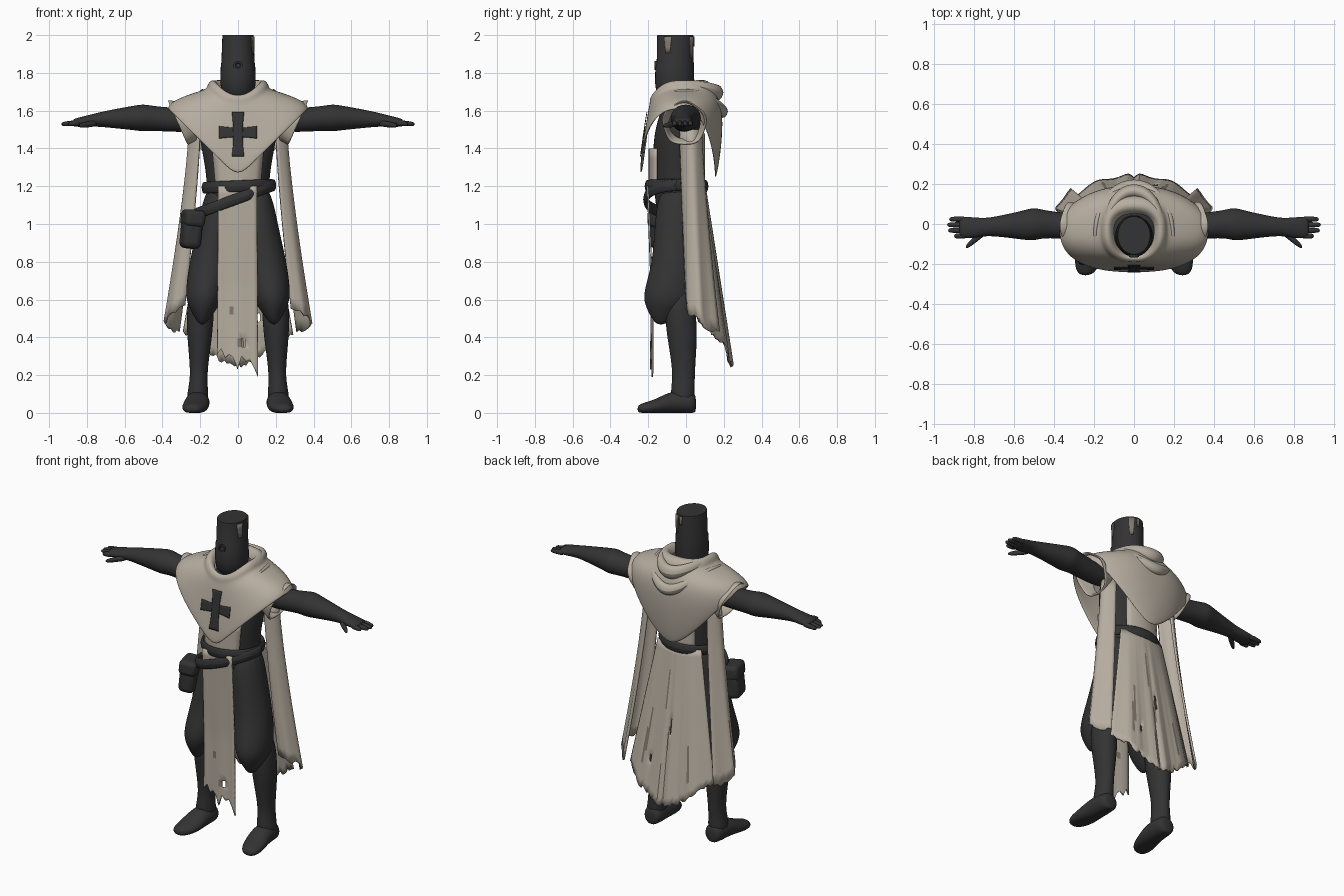
import bpy, bmesh, math, random
from math import sin, cos, pi, exp
from mathutils import Vector
from mathutils.bvhtree import BVHTree

random.seed(4)
cube = bpy.data.objects.get("Cube")
if cube:
    bpy.data.objects.remove(cube)


def material(name, rgb):
    m = bpy.data.materials.new(name)
    m.use_nodes = True
    m.diffuse_color = (*rgb, 1)
    m.node_tree.nodes["Principled BSDF"].inputs["Base Color"].default_value = (*rgb, 1)
    return m


DARK = material("charcoal", (0.033, 0.033, 0.034))
CLOTH = material("pale cloth", (0.47, 0.42, 0.35))
WORN = material("worn cloth", (0.22, 0.19, 0.155))


def grid(name, nu, nv, f, mat, wrap=False, caps=False, thick=0, sub=0, skip=(), worn=()):
    """Surface from f(u, v), u and v in 0..1; wrap closes it along u."""
    bm = bmesh.new()
    cols = nu if wrap else nu + 1
    rows = [[bm.verts.new(f(i / nu, j / nv)) for i in range(cols)] for j in range(nv + 1)]
    for j in range(nv):
        for i in range(nu):
            if (i, j) in skip:
                continue
            k = (i + 1) % cols
            face = bm.faces.new((rows[j][i], rows[j][k], rows[j + 1][k], rows[j + 1][i]))
            face.material_index = int((i, j) in worn)
    if caps:
        bm.faces.new(rows[0])
        bm.faces.new(rows[-1])
    bmesh.ops.recalc_face_normals(bm, faces=bm.faces)
    me = bpy.data.meshes.new(name)
    bm.to_mesh(me)
    bm.free()
    me.materials.append(mat)
    me.materials.append(WORN)
    for p in me.polygons:
        p.use_smooth = True
    ob = bpy.data.objects.new(name, me)
    bpy.context.collection.objects.link(ob)
    if thick:
        s = ob.modifiers.new("thickness", 'SOLIDIFY')
        s.thickness, s.offset = thick, 0
    if sub:
        s = ob.modifiers.new("smooth", 'SUBSURF')
        s.levels = s.render_levels = sub
    return ob


def loft(name, axis, rings, mat, side=1, seg=16, sub=2, caps=True):
    """Elliptical rings (position, centre a, centre b, radius a, radius b) along an axis."""
    def f(u, v):
        p, ca, cb, ra, rb = rings[round(v * (len(rings) - 1))]
        a, b = ca + ra * cos(2 * pi * u), cb + rb * sin(2 * pi * u)
        x, y, z = {'x': (p, a, b), 'y': (a, p, b), 'z': (a, b, p)}[axis]
        return side * x, y, max(z, 0)
    return grid(name, seg, len(rings) - 1, f, mat, True, caps, sub=sub)


def spow(value, power):
    return math.copysign(abs(value) ** power, value)


# Body and helmet
loft("torso", 'z', [(1, 0, -.05, .16, .11), (1.2, 0, -.045, .165, .125), (1.35, 0, -.05, .185, .13),
                    (1.5, 0, -.04, .22, .13), (1.61, 0, -.03, .18, .1), (1.66, 0, -.05, .07, .07),
                    (1.74, 0, -.055, .065, .07)], DARK)
HELM = [(1.665, 0, -.057, .065, .075), (1.69, 0, -.06, .086, .096), (1.75, 0, -.06, .094, .104),
        (1.84, 0, -.06, .091, .102), (1.855, 0, -.057, .088, .098), (1.99, 0, -.057, .083, .097),
        (2, 0, -.057, .081, .095)]
loft("helmet", 'z', HELM, DARK, seg=32, sub=0)
loft("helmet_boss", 'y', [(-.15, 0, 1.84, .024, .024), (-.166, 0, 1.84, .024, .024),
                          (-.167, 0, 1.84, .014, .014), (-.158, 0, 1.84, .01, .01)], DARK, sub=0)
for angle, width, low in ((-.4, .42, 1.905), (1.05, .4, 1.88), (1.5, .25, 1.94)):
    def chip(u, v, angle=angle, width=width, low=low):
        t = angle + (u - .5) * width * (.55 + .45 * v)
        return .0875 * cos(t), -.057 + .1005 * sin(t), low + (1.992 - low) * v
    grid("helmet_chip", 6, 3, chip, WORN, thick=.004)

# Limbs, mirrored by side
for s, label in ((1, "left_"), (-1, "right_")):
    loft(label + "arm", 'x', [(.15, -.02, 1.55, .06, .06), (.34, -.01, 1.55, .066, .066),
                              (.45, 0, 1.56, .07, .066), (.5, 0, 1.562, .085, .074),
                              (.54, -.005, 1.562, .077, .068), (.65, -.01, 1.558, .057, .052),
                              (.74, -.015, 1.553, .044, .038), (.79, -.018, 1.546, .052, .031),
                              (.86, -.018, 1.537, .056, .024), (.875, -.018, 1.535, .045, .016)], DARK, s)
    for k in range(4):
        y, tip = -.06 + .028 * k, (.9, .93, .935, .925)[k]
        loft(label + "finger", 'x', [(.83, y, 1.535, .015, .018), (.88, y, 1.533, .015, .016),
                                     (tip - .01, y, 1.53, .013, .013), (tip, y, 1.528, .007, .007)],
             DARK, s, 8, 1)
    loft(label + "thumb", 'x', [(.74, -.04, 1.535, .015, .018), (.79, -.072, 1.528, .022, .018),
                                (.825, -.103, 1.522, .017, .015), (.842, -.116, 1.52, .008, .008)],
         DARK, s, 8, 1)
    loft(label + "thigh", 'z', [(1.22, .09, -.04, .08, .1), (1, .112, -.05, .1, .12),
                                (.8, .148, -.058, .112, .12), (.66, .172, -.085, .106, .138),
                                (.59, .18, -.095, .096, .132), (.53, .185, -.11, .06, .09),
                                (.465, .19, -.135, .015, .025)], DARK, s)
    loft(label + "shin", 'z', [(.68, .19, -.03, .07, .07), (.52, .2, -.03, .074, .085),
                               (.4, .203, -.02, .067, .081), (.28, .206, -.014, .052, .066),
                               (.19, .208, -.012, .046, .06), (.12, .212, -.018, .054, .064),
                               (.05, .215, -.015, .062, .064)], DARK, s)
    loft(label + "boot", 'y', [(.054, .212, .045, .035, .045), (.035, .212, .055, .062, .06),
                               (-.08, .215, .058, .066, .062), (-.15, .225, .034, .072, .042),
                               (-.22, .237, .024, .06, .032), (-.258, .243, .02, .03, .02)], DARK, s)

    # Wide short sleeve with a slanted hem
    def sleeve(u, v, s=s):
        a = 2 * pi * u
        r = .085 + .031 * v + .006 * v * sin(5 * a)
        z = 1.533 + r * sin(a)
        return s * (.22 + .1 * v + .45 * v * (z - 1.535)), -.008 + r * cos(a), z
    grid(label + "sleeve", 24, 4, sleeve, CLOTH, True, thick=.012, sub=1)

    # Long side panel hanging from the shoulder
    jag = [random.uniform(-.015, .015) for _ in range(17)]

    def side_panel(u, v, s=s, jag=jag):
        def bend(a, b, c):
            return (1 - u) ** 2 * a + 2 * u * (1 - u) * b + u * u * c
        w = v ** 1.3
        x = bend(.2, .31, .2) * (1 - w) + bend(.28, .47, .31) * w
        y = bend(-.03, .03, .08) * (1 - w) + bend(0, .04, .17) * w
        hem = .56 - .14 * u + jag[round(u * 16)]
        return s * (x + .006 * w * sin(u * 13)), y + .006 * w * cos(u * 13), 1.5 + (hem - 1.5) * v
    grid(label + "side_panel", 16, 16, side_panel, CLOTH, thick=.012)

# Shoulder cape: half width, front y, back y, front z, side z, back z, point power
CAPE = [(.1, -.15, .05, 1.65, 1.71, 1.71, 2), (.128, -.17, .08, 1.685, 1.768, 1.768, 2),
        (.156, -.186, .125, 1.665, 1.74, 1.745, 2), (.158, -.184, .13, 1.64, 1.71, 1.72, 2),
        (.21, -.193, .17, 1.6, 1.695, 1.66, 1.6), (.29, -.205, .19, 1.52, 1.668, 1.57, 1.3),
        (.345, -.222, .182, 1.39, 1.643, 1.4, 1.1), (.372, -.24, .155, 1.24, 1.61, 1.225, 1)]


def cape(u, v):
    rx, yf, yb, zf, zs, zb, power = CAPE[round(v * (len(CAPE) - 1))]
    s, c = spow(sin(2 * pi * u), .82), spow(cos(2 * pi * u), .82)
    mid = -.03
    y, z = (yf, zf) if c > 0 else (yb, zb)
    if c < 0:
        power = max(power, 1.35)
    return rx * s, mid + (y - mid) * abs(c), zs + (z - zs) * (1 - abs(s) ** power)


cape_ob = grid("shoulder_cape", 40, len(CAPE) - 1, cape, CLOTH, True, thick=.014, sub=2)

# Hood gathered in hanging folds behind the neck
for k in range(2):
    def fold(u, v, k=k):
        t, a = pi * (u - .5), 2 * pi * v
        d = cos(t)
        r = .008 + (.026 - .006 * k) * d
        x, y = (.145 + .05 * k) * sin(t), -.06 + (.225 + .03 * k) * d
        z = 1.735 - .035 * k - (.04 + .065 * k) * d ** 3
        return x + r * cos(a) * sin(t), y + r * cos(a) * d, z + 1.3 * r * sin(a)
    grid("hood_fold", 20, 10, fold, CLOTH, sub=1)

# Cross emblem laid onto the cape front
bpy.context.view_layer.update()
tree = BVHTree.FromObject(cape_ob, bpy.context.evaluated_depsgraph_get())


def on_cape(x, z, lift):
    hit = tree.ray_cast(Vector((x, -1, z)), Vector((0, 1, 0)))[0]
    return x, (hit.y if hit else -.2) - lift, z


def flared(u, v, length):
    a = 2 * u - 1
    return a * length, (2 * v - 1) * (.025 + .008 * a * a)


def cross_bar(u, v):
    a, b = flared(u, v, .1)
    return on_cape(a, 1.485 + b, .004)


def cross_post(u, v):
    a, b = flared(u, v, .118)
    return on_cape(b, 1.475 + a, .006)


grid("cross_bar", 16, 6, cross_bar, DARK, thick=.004)
grid("cross_post", 16, 6, cross_post, DARK, thick=.004)

# Tabard: chest, back and ragged front strip
grid("tabard_chest", 8, 4, lambda u, v: ((2 * u - 1) * (.115 + .02 * v), -.192 + .035 * (2 * u - 1) ** 2,
                                         1.18 + .22 * v), CLOTH, thick=.012)
grid("tabard_back", 8, 4, lambda u, v: ((2 * u - 1) * .11, .095 - .03 * (2 * u - 1) ** 2,
                                        1.16 + .32 * v), CLOTH, thick=.012)
HEM = [.31, .34, .29, .31, .29, .23, .3, .27, .28, .24, .19]


def front_strip(u, v):
    x = -.105 + .205 * u + .006 * (2 * u - 1) * v
    y = -.203 + .022 * min(1, 2 * v) + .005 * sin(u * 9) * v
    z = 1.2 - .85 * min(1, v / .8)
    return x, y, z + (HEM[round(u * 10)] - .35) * max(0, (v - .8) / .2)


grid("tabard_front", 10, 25, front_strip, CLOTH, thick=.009, skip={(6, 19)}, worn={(3, 15), (5, 19)})

# Back skirt with broad folds, a centre crease and a ragged hem
rag = [random.uniform(-.018, .018) for _ in range(41)]


def skirt(u, v):
    a = 2 * u - 1
    hem = .25 + .18 * abs(a) ** 1.4 + rag[round(u * 40)]
    y = (.1 - .04 * a * a) * (1 - v) + (.245 - .1 * a * a) * v
    y += .009 * v * cos(a * 9.5) - .025 * v * exp(-(a / .06) ** 2)
    return a * (.15 + .14 * v), y, 1.2 + (hem - 1.2) * v


tears = {(18, 9), (18, 10), (28, 15)}
streaks = {(c, r) for c, low, high in ((19, 10, 13), (31, 9, 15), (32, 12, 17), (8, 13, 18), (22, 3, 8))
           for r in range(low, high)}
grid("back_skirt", 40, 20, skirt, CLOTH, thick=.01, skip=tears, worn=streaks)


# Belts: level ring and slanted front strap
def belt(u, v):
    t, a = 2 * pi * u, 2 * pi * v
    r = .012 * cos(a)
    return (.182 + r) * sin(t), -.05 - (.158 + r) * cos(t), 1.2 + .034 * sin(a) + .008 * sin(t)


def strap(u, v):
    t, a = pi * (u - .5), 2 * pi * v
    r = .013 * cos(a)
    x = (.205 + r) * sin(t) - .015
    return x, -.05 - (.164 + r) * cos(t), 1.13 + .075 * sin(t) + .034 * sin(a)


grid("belt", 32, 8, belt, DARK, True, sub=1)
grid("slanted_strap", 24, 8, strap, DARK, sub=1)


# Pouch on the right hip
def block(name, centre, size, bevel):
    bpy.ops.mesh.primitive_cube_add(size=1, location=centre, rotation=(0, .1, .25))
    ob = bpy.context.object
    ob.name, ob.scale = name, size
    bpy.ops.object.transform_apply(location=False, rotation=False, scale=True)
    ob.data.materials.append(DARK)
    b = ob.modifiers.new("round", 'BEVEL')
    b.width, b.segments = bevel, 3


block("pouch", (-.247, -.125, .965), (.1, .13, .19), .03)
block("pouch_flap", (-.238, -.127, 1.03), (.11, .145, .09), .025)

# Shading: smooth with sharp edges kept on unsubdivided parts
bpy.ops.object.select_all(action='DESELECT')
for ob in bpy.context.scene.objects:
    if ob.type == 'MESH' and "smooth" not in ob.modifiers:
        ob.select_set(True)
        bpy.context.view_layer.objects.active = ob
bpy.ops.object.shade_smooth_by_angle(angle=.7)
